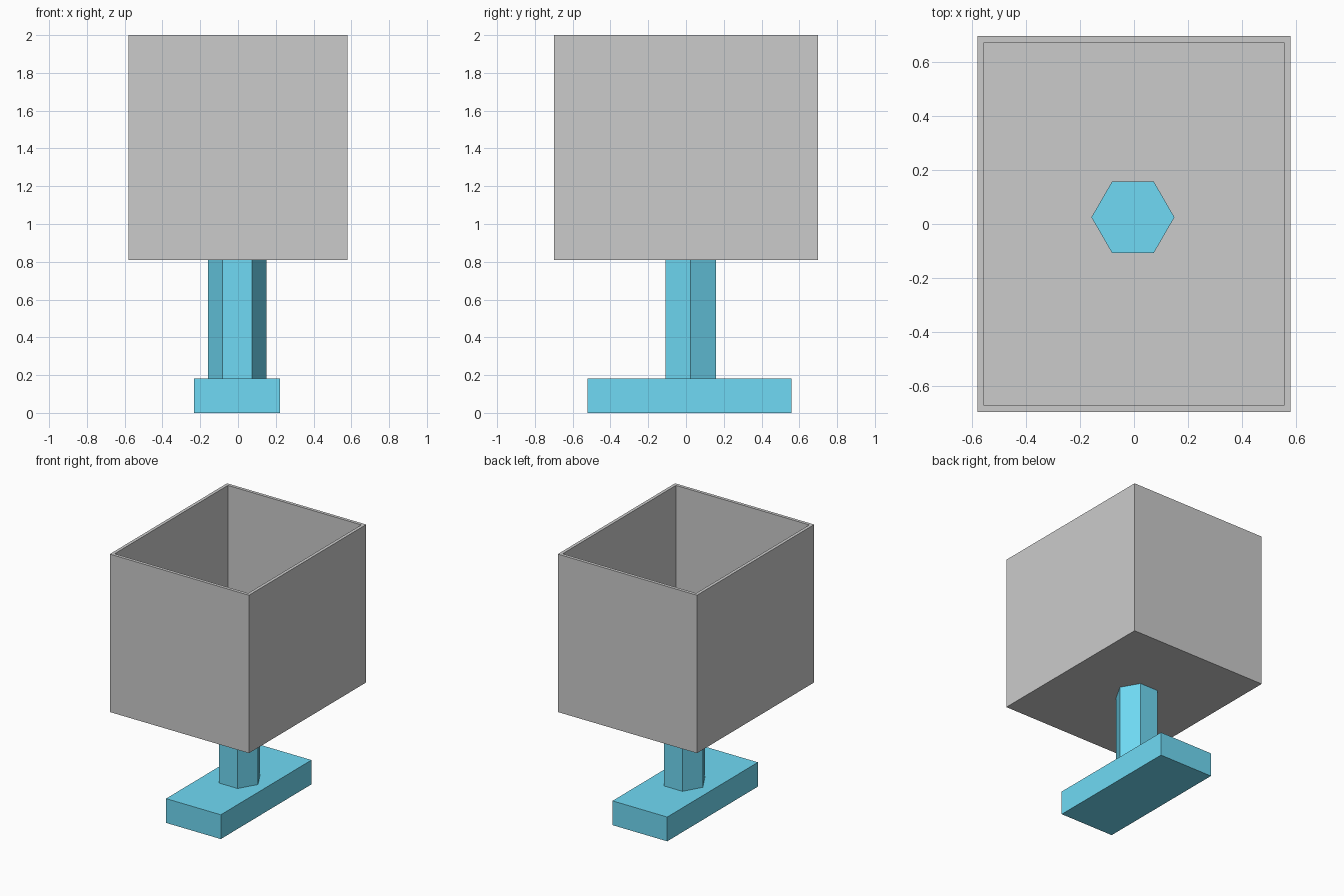
import bpy, bmesh
from math import radians
from mathutils import Matrix, Vector

if "Cube" in bpy.data.objects:
    bpy.data.objects.remove(bpy.data.objects["Cube"])

WALL = 0.034
BIN_BOTTOM, BIN_TOP = 0.81, 2.0

blue = bpy.data.materials.new("blue")
blue.diffuse_color = (0.16, 0.70, 0.91, 1)
blue.use_nodes = True
blue.node_tree.nodes["Principled BSDF"].inputs["Base Color"].default_value = blue.diffuse_color


def finish(bm, name, material=None):
    mesh = bpy.data.meshes.new(name)
    bmesh.ops.recalc_face_normals(bm, faces=bm.faces)
    bm.to_mesh(mesh)
    bm.free()
    if material:
        mesh.materials.append(material)
    obj = bpy.data.objects.new(name, mesh)
    bpy.context.collection.objects.link(obj)
    return obj


def block(center, size):
    bm = bmesh.new()
    bmesh.ops.create_cube(bm, size=1, matrix=Matrix.LocRotScale(Vector(center), None, Vector(size)))
    return bm


# Foot plate
finish(block((-0.006, 0.018, 0.0915), (0.456, 1.08, 0.183)), "foot_plate", blue)

# Hexagonal stem, its top showing just above the floor of the box
stem_bottom, stem_top = 0.17, BIN_BOTTOM + 0.06
bm = bmesh.new()
bmesh.ops.create_cone(bm, cap_ends=True, segments=6, radius1=0.154, radius2=0.154,
                      depth=stem_top - stem_bottom, matrix=Matrix.Rotation(radians(30), 4, "Z"))
# Turn so that two corners point along x
if max(v.co.x for v in bm.verts) < 0.15:
    bmesh.ops.rotate(bm, verts=bm.verts, cent=(0, 0, 0), matrix=Matrix.Rotation(radians(30), 3, "Z"))
bmesh.ops.translate(bm, verts=bm.verts, vec=(-0.004, 0.025, (stem_top + stem_bottom) / 2))
finish(bm, "stem", blue)

# Open box: inset the top face and sink it to hollow the inside
bm = block((0, 0, (BIN_BOTTOM + BIN_TOP) / 2), (1.16, 1.396, BIN_TOP - BIN_BOTTOM))
top = max(bm.faces, key=lambda f: f.calc_center_median().z)
bmesh.ops.inset_region(bm, faces=[top], thickness=WALL)
inner = bmesh.ops.extrude_discrete_faces(bm, faces=[top])["faces"]
bmesh.ops.translate(bm, verts=inner[0].verts, vec=(0, 0, BIN_BOTTOM + WALL - BIN_TOP))
finish(bm, "open_box")
